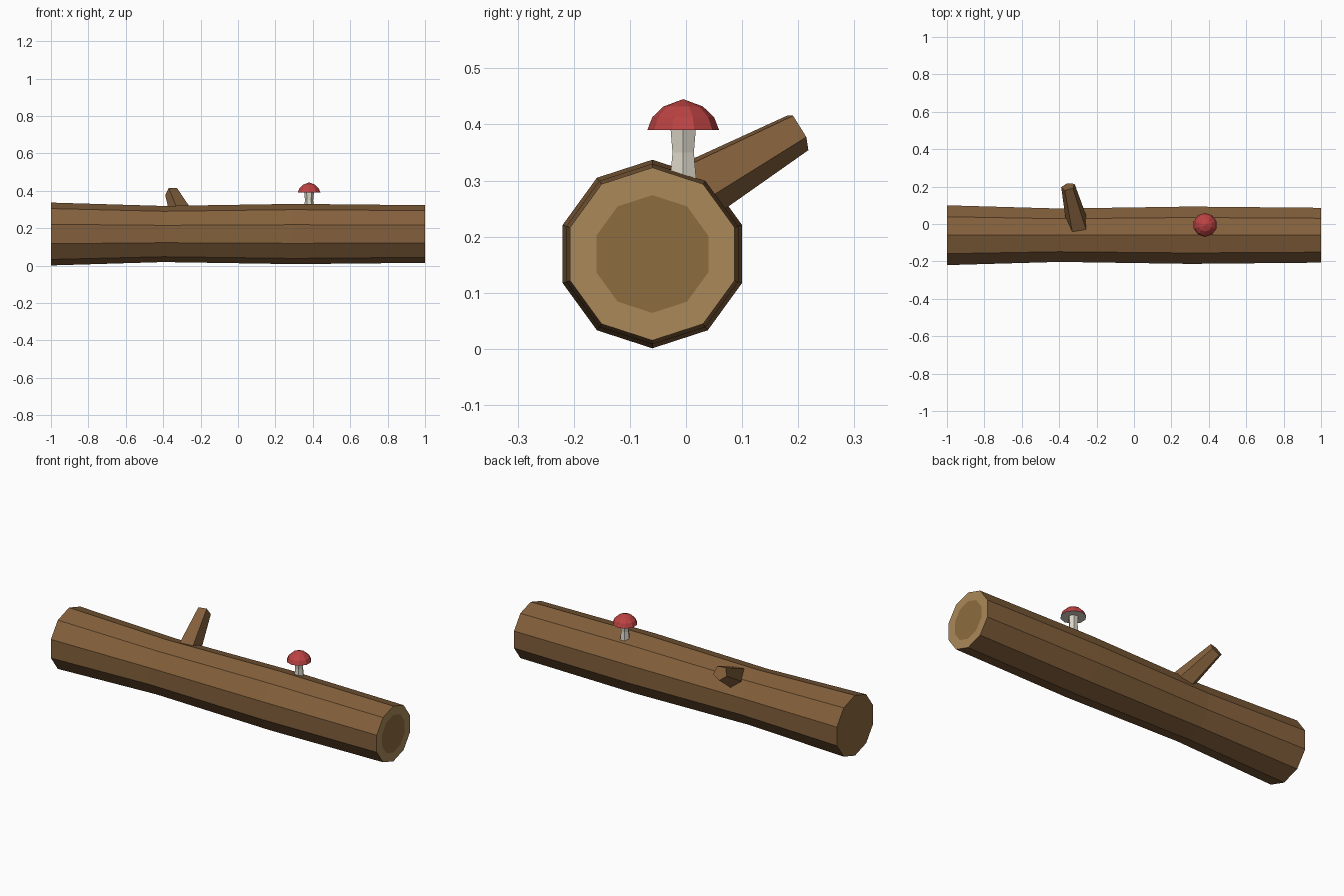
import bpy, bmesh
from math import sin, cos, pi
from mathutils import Vector

if "Cube" in bpy.data.objects:
    bpy.data.objects.remove(bpy.data.objects["Cube"])


def material(name, rgb):
    m = bpy.data.materials.new(name)
    m.diffuse_color = (*rgb, 1)
    m.use_nodes = True
    m.node_tree.nodes["Principled BSDF"].inputs["Base Color"].default_value = m.diffuse_color
    return m


BARK = material("bark", (0.23, 0.118, 0.045))
WOOD = material("cut_wood", (0.40, 0.25, 0.10))
HEART = material("heartwood", (0.27, 0.15, 0.05))
RED = material("red_cap", (0.50, 0.055, 0.055))
PALE = material("pale_stem", (0.72, 0.68, 0.58))


def loft(name, base, tip, rings, sides, up, mats, end_mat=0, inset=0):
    """Skin regular polygons given as (distance, radius) from base towards tip.
    The first vertex of every polygon points along 'up'; radius 0 makes a point."""
    base, axis = Vector(base), (Vector(tip) - Vector(base)).normalized()
    u = Vector(up)
    u = (u - axis * u.dot(axis)).normalized()
    v = axis.cross(u)
    bm = bmesh.new()
    loops = []
    for d, r in rings:
        n = sides if r else 1
        loops.append([bm.verts.new(base + axis * d + r * (u * cos(2 * pi * i / sides)
                      + v * sin(2 * pi * i / sides))) for i in range(n)])
    for a, b in zip(loops, loops[1:]):
        for i in range(sides):
            j = (i + 1) % sides
            bm.faces.new([a[i], a[j], b[j], b[i]] if len(b) > 1 else [a[i], a[j], b[0]])
    ends = [bm.faces.new(l) for l in (loops[0][::-1], loops[-1]) if len(l) > 1]
    for f in ends:
        f.material_index = end_mat
    if inset:
        # heartwood disc inside each sawn end
        for f in ends:
            ring = bmesh.ops.inset_individual(bm, faces=[f], thickness=inset)["faces"]
            for g in ring:
                g.material_index = end_mat
            f.material_index = end_mat + 1
    bmesh.ops.recalc_face_normals(bm, faces=bm.faces)
    me = bpy.data.meshes.new(name)
    bm.to_mesh(me)
    bm.free()
    for m in mats:
        me.materials.append(m)
    ob = bpy.data.objects.new(name, me)
    bpy.context.collection.objects.link(ob)
    return ob


# Log with a slightly uneven girth and two-tone sawn ends
loft("log", (-1, -0.06, 0.169), (1, -0.06, 0.169),
     [(0, 0.168), (0.6, 0.15), (1.3, 0.161), (2, 0.154)],
     10, (0, 0, 1), [BARK, WOOD, HEART], end_mat=1, inset=0.049)

# Broken branch, five-sided and tapering, rooted inside the log
base, tip = Vector((-0.286, -0.065, 0.238)), Vector((-0.352, 0.2, 0.388))
loft("branch", base, tip, [(0, 0.069), ((tip - base).length, 0.0387)],
     5, (0, 0, -1), [BARK])

# Mushroom
MX, MY = 0.38, -0.005
loft("mushroom_stem", (MX, MY, 0.30), (MX, MY, 0.4),
     [(0, 0.027), (0.05, 0.022), (0.092, 0.026)], 6, (1, 0, 0), [PALE])
loft("mushroom_cap", (MX, MY, 0.39), (MX, MY, 0.5),
     [(0, 0.064), (0.023, 0.055), (0.042, 0.035), (0.055, 0)],
     10, (0, 1, 0), [RED, PALE], end_mat=1)
